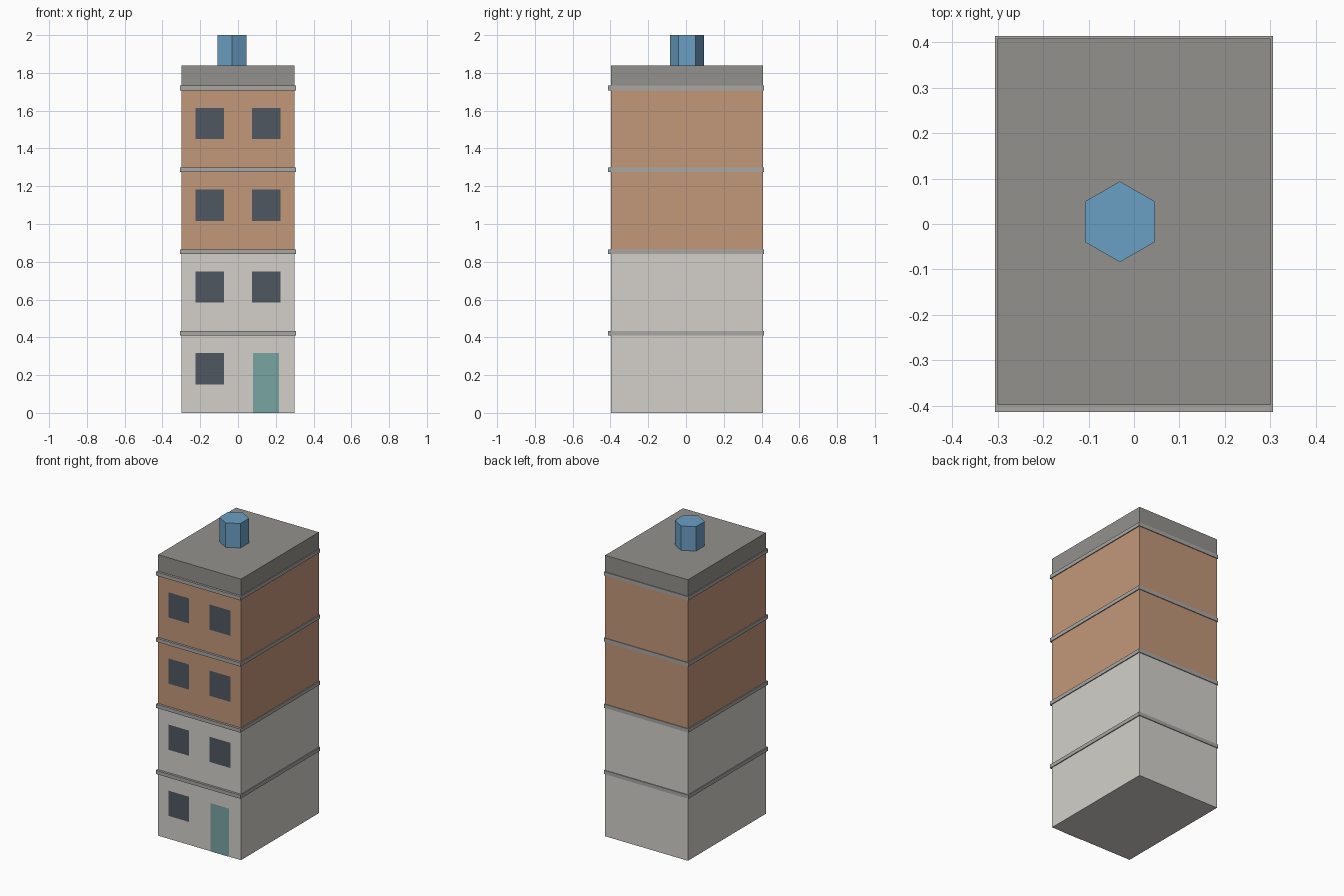
import bpy
import math

if "Cube" in bpy.data.objects:
    bpy.data.objects.remove(bpy.data.objects["Cube"])

FLOOR = 0.433                       # storey height
X0, X1, Y0, Y1 = -0.30, 0.30, -0.398, 0.408


def material(name, r, g, b):
    m = bpy.data.materials.new(name)
    m.diffuse_color = [(c / 255) ** 2.2 for c in (r, g, b)] + [1]
    m.use_nodes = True
    m.node_tree.nodes["Principled BSDF"].inputs["Base Color"].default_value = m.diffuse_color
    return m


def finish(obj, name, mat):
    obj.name = name
    obj.data.materials.append(mat)
    return obj


def box(name, lo, hi, mat):
    bpy.ops.mesh.primitive_cube_add(size=1, location=[(a + b) / 2 for a, b in zip(lo, hi)])
    obj = bpy.context.object
    obj.scale = [b - a for a, b in zip(lo, hi)]
    return finish(obj, name, mat)


def front_panel(name, xa, xb, za, zb, mat):
    # thin flat panel lying on the front wall
    y = Y0 - 0.002
    mesh = bpy.data.meshes.new(name)
    mesh.from_pydata([(xa, y, za), (xb, y, za), (xb, y, zb), (xa, y, zb)], [], [(0, 1, 2, 3)])
    obj = bpy.data.objects.new(name, mesh)
    bpy.context.collection.objects.link(obj)
    return finish(obj, name, mat)


plaster = material("plaster", 210, 207, 201)
brick = material("brick", 193, 150, 121)
trim = material("trim", 168, 166, 162)
roofing = material("roofing", 146, 144, 139)
glass = material("glass", 80, 88, 97)
paint = material("door_paint", 120, 163, 160)
blue = material("tank_blue", 107, 158, 194)

# Storeys with a ledge at each top, and windows on the front
for i in range(4):
    z = i * FLOOR
    top = z + FLOOR
    box(f"storey_{i + 1}", (X0, Y0, z), (X1, Y1, top), plaster if i < 2 else brick)
    box(f"ledge_{i + 1}", (-0.306, -0.413, top - 0.024), (0.306, 0.413, top), trim)
    for side, cx in (("left", -0.15), ("right", 0.15)):
        if i == 0 and side == "right":
            continue
        front_panel(f"window_{i + 1}_{side}", cx - 0.075, cx + 0.075, z + 0.151, z + 0.316, glass)

# Street door
front_panel("door", 0.08, 0.216, 0.0, 0.316, paint)

# Roof block and hexagonal water tank
box("roof_block", (X0, Y0, 4 * FLOOR), (X1, Y1, 1.84), roofing)
bpy.ops.mesh.primitive_cylinder_add(vertices=6, radius=0.089, depth=0.16,
                                    location=(-0.031, 0.005, 1.92))
finish(bpy.context.object, "water_tank", blue)
